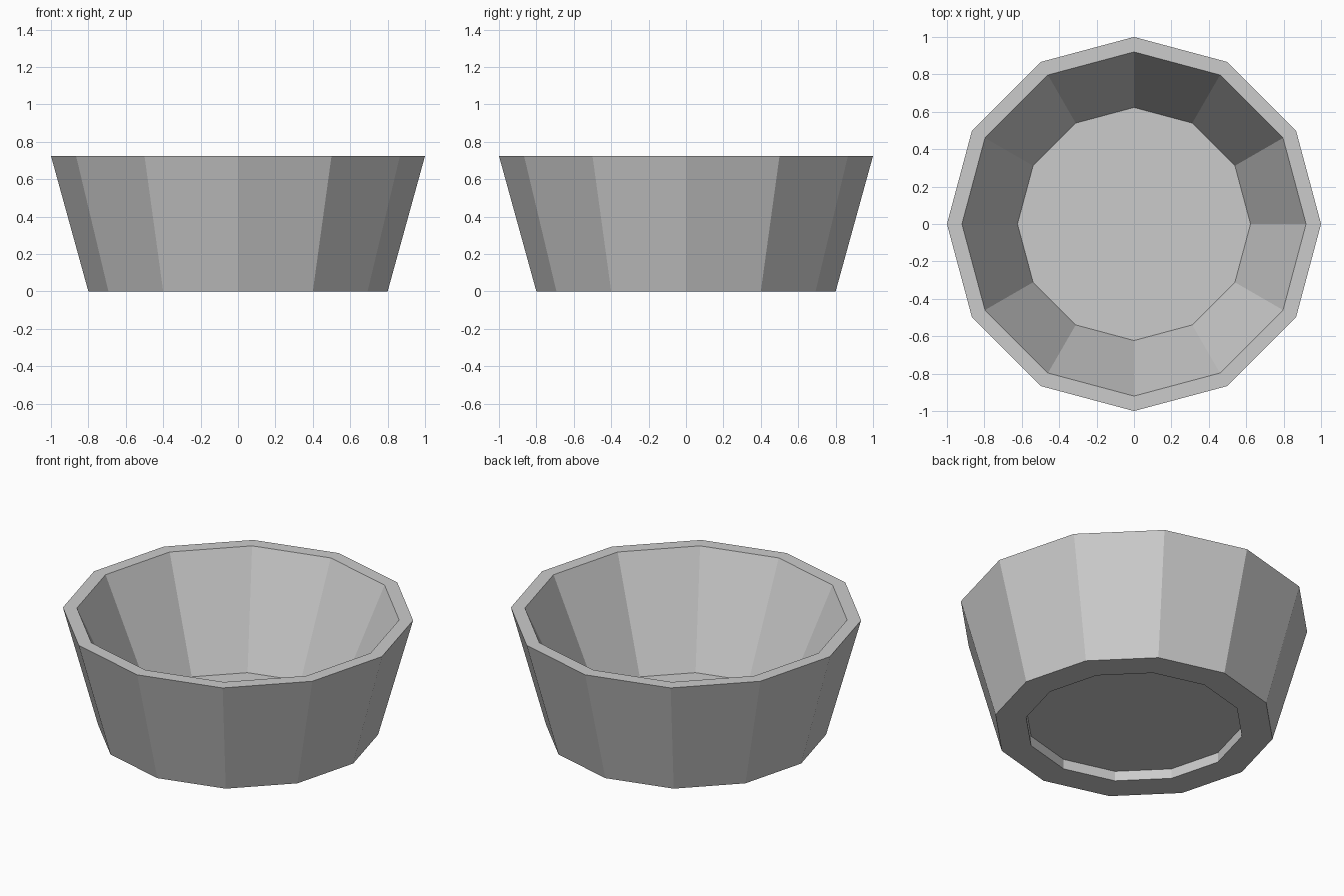
import bpy
import bmesh
import math

SIDES = 12

if "Cube" in bpy.data.objects:
    bpy.data.objects.remove(bpy.data.objects["Cube"], do_unlink=True)


def make_material(name, colour):
    mat = bpy.data.materials.new(name)
    mat.use_nodes = True
    mat.diffuse_color = colour
    mat.node_tree.nodes["Principled BSDF"].inputs["Base Color"].default_value = colour
    return mat


def lathe(name, profile, mat):
    """Spin a (radius, height) profile from axis to axis into a faceted solid."""
    bm = bmesh.new()
    rings = []
    for r, z in profile:
        rings.append([bm.verts.new((r * math.cos(a), r * math.sin(a), z))
                      for a in (math.tau * i / SIDES for i in range(SIDES))])
    for low, high in zip(rings, rings[1:]):
        for i in range(SIDES):
            j = (i + 1) % SIDES
            bm.faces.new((low[i], low[j], high[j], high[i]))
    # Flat caps close the first and last rings
    bm.faces.new(rings[0][::-1])
    bm.faces.new(rings[-1])
    bmesh.ops.recalc_face_normals(bm, faces=bm.faces)
    mesh = bpy.data.meshes.new(name)
    bm.to_mesh(mesh)
    bm.free()
    mesh.materials.append(mat)
    obj = bpy.data.objects.new(name, mesh)
    bpy.context.collection.objects.link(obj)
    return obj


grey = make_material("plain grey", (0.6, 0.6, 0.6, 1))

# Bowl: underside recess, foot, flared wall, rim, inner wall, floor
lathe("bowl", [(0.623, 0.062), (0.623, 0), (0.8, 0), (1, 0.725),
               (0.92, 0.725), (0.623, 0.067)], grey)
